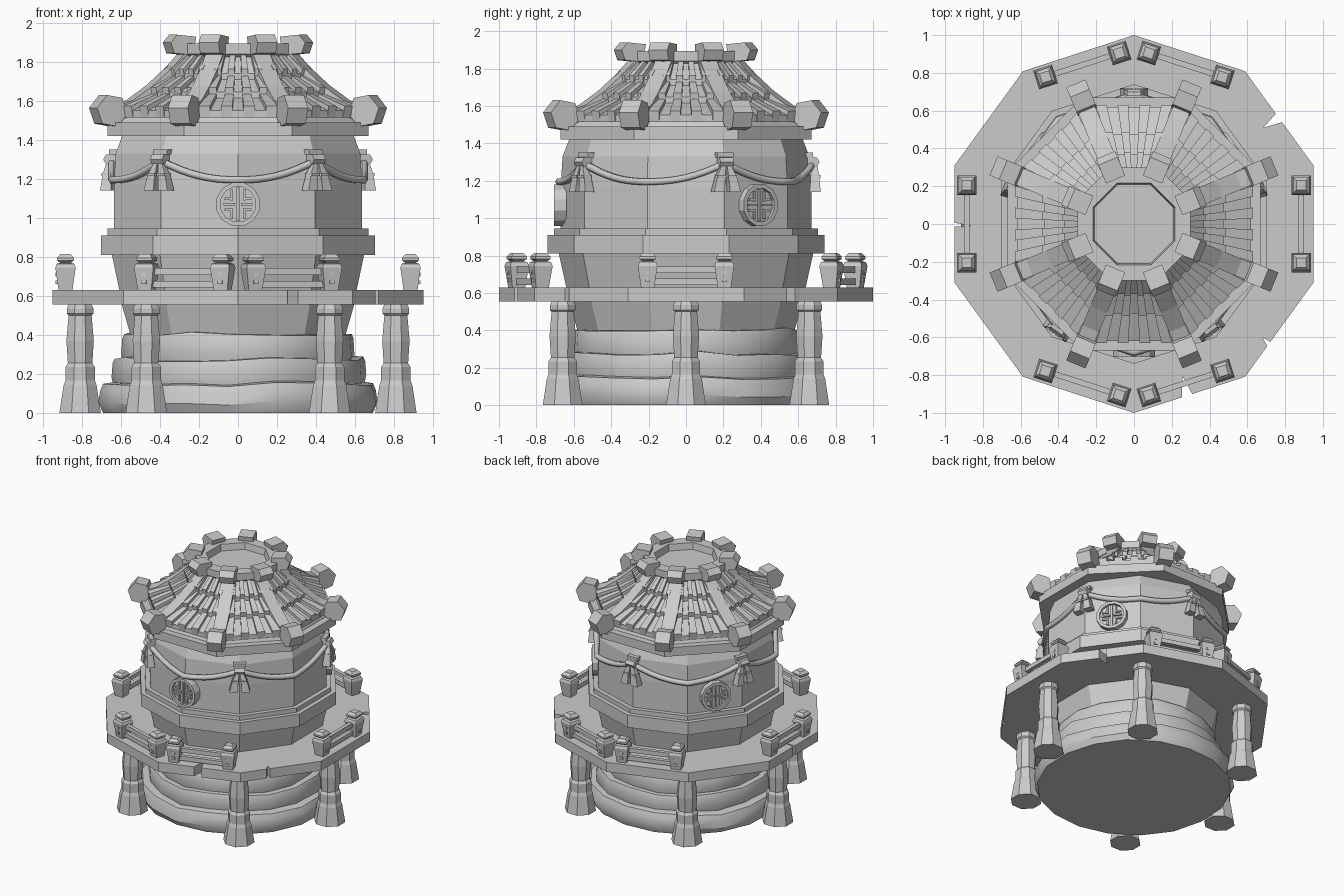
import bpy, bmesh, math, random
from math import radians, sin, cos, tan, pi
from mathutils import Matrix, Vector

if "Cube" in bpy.data.objects:
    bpy.data.objects.remove(bpy.data.objects["Cube"])

random.seed(4)
stone = bpy.data.materials.new("grey_stone")
stone.diffuse_color = (0.6, 0.6, 0.6, 1)
stone.use_nodes = True
stone.node_tree.nodes["Principled BSDF"].inputs["Base Color"].default_value = stone.diffuse_color


def finish(name, bm):
    """Turn a bmesh into a named stone object."""
    bmesh.ops.recalc_face_normals(bm, faces=bm.faces)
    me = bpy.data.meshes.new(name)
    bm.to_mesh(me)
    bm.free()
    ob = bpy.data.objects.new(name, me)
    bpy.context.collection.objects.link(ob)
    me.materials.append(stone)
    return ob


def lathe(bm, profile, n, start=0.0, at=(0, 0), wobble=0.0, lift=0.0):
    """Stack n-sided rings through (radius, z) points and cap both ends."""
    jr = [1 + random.uniform(-wobble, wobble) for _ in range(n)]
    jz = [random.uniform(-lift, lift) for _ in range(n)]
    rings = []
    for i, (r, z) in enumerate(profile):
        up = 0 if i == 0 else 1
        rings.append([bm.verts.new((at[0] + r * jr[k] * cos(start + 2 * pi * k / n),
                                    at[1] + r * jr[k] * sin(start + 2 * pi * k / n),
                                    z + up * jz[k])) for k in range(n)])
    for a, b in zip(rings, rings[1:]):
        for k in range(n):
            bm.faces.new((a[k], a[(k + 1) % n], b[(k + 1) % n], b[k]))
    bm.faces.new(rings[0][::-1])
    bm.faces.new(rings[-1])


def hull(bm, pts, mat=Matrix()):
    """Convex solid around points."""
    vs = [bm.verts.new(mat @ Vector(p)) for p in pts]
    bmesh.ops.convex_hull(bm, input=vs)


def prism(bm, rz, width, mat, shift=0.0):
    """Profile in the radial plane, extruded sideways."""
    hull(bm, [(r, shift + s * width / 2, z) for r, z in rz for s in (-1, 1)], mat)


def box(bm, x0, x1, y0, y1, z0, z1, mat):
    prism(bm, [(x0, z0), (x1, z0), (x1, z1), (x0, z1)], y1 - y0, mat, (y0 + y1) / 2)


def turn(deg):
    return Matrix.Rotation(radians(deg), 4, 'Z')


def clean(bm):
    bmesh.ops.dissolve_limit(bm, angle_limit=0.01, verts=bm.verts, edges=bm.edges)


DEC = radians(90)
OCT = radians(22.5)

# rough round footing in three layers
for name, prof, lift in (
        ("footing_low", [(0.70, 0), (0.725, 0.05), (0.715, 0.11), (0.70, 0.145), (0.60, 0.16)], 0.012),
        ("footing_mid", [(0.64, 0.12), (0.655, 0.18), (0.65, 0.25), (0.64, 0.275), (0.56, 0.28)], 0.014),
        ("footing_top", [(0.59, 0.24), (0.605, 0.30), (0.60, 0.385), (0.59, 0.405), (0.5, 0.41)], 0.01)):
    bm = bmesh.new()
    lathe(bm, prof, 18, 0.1, wobble=0.012, lift=lift)
    ob = finish(name, bm)
    bpy.ops.object.select_all(action='DESELECT')
    ob.select_set(True)
    bpy.context.view_layer.objects.active = ob
    bpy.ops.object.shade_smooth_by_angle(angle=radians(35))

# ten-sided body with belt
bm = bmesh.new()
lathe(bm, [(0.58, 0.40), (0.625, 0.55), (0.64, 0.63), (0.68, 0.81), (0.74, 0.81), (0.74, 0.91),
           (0.705, 0.91), (0.705, 0.945), (0.67, 0.945), (0.67, 1.17), (0.66, 1.33),
           (0.625, 1.42)], 10, DEC)
finish("body", bm)

# platform with chipped edges
bm = bmesh.new()
lathe(bm, [(1, 0.555), (1, 0.63)], 10, DEC)
platform = finish("platform", bm)
bm = bmesh.new()
for deg, rim, depth, w in ((-73, 0.953, 0.11, 0.03), (36, 0.953, 0.10, 0.03), (180, 0.953, 0.09, 0.012),
                           (-42, 0.958, 0.05, 0.02)):
    hull(bm, [p for z in (0.5, 0.7) for p in ((rim - depth, 0.01, z), (rim + 0.05, -w * 1.4, z),
                                              (rim + 0.05, w * 1.4, z))], turn(deg))
cutter = finish("chip_cutter", bm)
cutter.hide_render = True
mod = platform.modifiers.new("chips", 'BOOLEAN')
mod.operation = 'DIFFERENCE'
mod.solver = 'EXACT'
mod.object = cutter
bpy.context.view_layer.objects.active = platform
bpy.ops.object.modifier_apply(modifier="chips")
bpy.data.objects.remove(cutter)

# six columns
bm = bmesh.new()
for deg in (0, 54.5, 125.5, 180, 234.5, 305.5):
    a = radians(deg)
    lathe(bm, [(0.115, 0), (0.092, 0.14), (0.082, 0.165), (0.082, 0.235), (0.068, 0.255),
               (0.076, 0.37), (0.064, 0.50), (0.074, 0.51), (0.074, 0.535), (0.064, 0.555)],
          8, OCT, (0.81 * cos(a), 0.81 * sin(a)))
finish("columns", bm)

# railings: a pair of lantern posts and two bars on six edges
posts, bars = bmesh.new(), bmesh.new()
post = [(0.036, 0.63), (0.052, 0.745), (0.045, 0.765), (0.028, 0.77), (0.043, 0.782), (0.043, 0.795), (0.026, 0.815)]
for deg in (0, 72, 108, 180, 252, 288):
    m = turn(deg)
    for s in (-1, 1):
        c = m @ Vector((0.885, s * 0.205, 0))
        lathe(posts, [(r * 1.414, z) for r, z in post], 4, radians(deg + 45), (c.x, c.y))
        # small window plates on the posts
        for z in (0.67, 0.71):
            box(posts, 0.92, 0.935, s * 0.205 - 0.012, s * 0.205 + 0.012, z - 0.01, z + 0.01, m)
    for z in (0.66, 0.725):
        box(bars, 0.87, 0.9, -0.19, 0.19, z - 0.017, z + 0.017, m)
finish("rail_posts", posts)
clean(bars)
finish("rail_bars", bars)

# eave slab and roof core
bm = bmesh.new()
lathe(bm, [(0.725, 1.42), (0.725, 1.49), (0.67, 1.49), (0.65, 1.53), (0.50, 1.62), (0.38, 1.72),
           (0.30, 1.83), (0.2, 1.84)], 8, OCT)
finish("eaves", bm)

# roof tiles: three overlapping rows, raised and sunken strips alternating
bm = bmesh.new()
rows = [(0.275, 1.835, 0.37, 1.72), (0.36, 1.715, 0.475, 1.625), (0.465, 1.62, 0.62, 1.53)]
strips = 9
for k in range(8):
    m = turn(45 * k)
    for s in range(strips):
        up = 0.022 if s % 2 else 0.0
        t0, t1 = [(-1 + 2 * (s + d) / strips) * tan(pi / 8) for d in (0, 1)]
        for a0, z0, a1, z1 in rows:
            hull(bm, [(a, a * t, z + h) for t in (t0, t1)
                      for a, z, h in ((a0, z0, up), (a0, z0, -0.03), (a1 + up * 0.4, z1, up + 0.022),
                                      (a1, z1, -0.015))], m)
clean(bm)
finish("roof_tiles", bm)

# ridge ribs with hexagonal end knobs and top blocks
ribs, knobs, blocks = bmesh.new(), bmesh.new(), bmesh.new()
path = [(0.30, 1.86), (0.38, 1.775), (0.49, 1.68), (0.60, 1.605), (0.70, 1.57)]
for k in range(8):
    m = turn(22.5 + 45 * k)
    for (r0, z0), (r1, z1) in zip(path, path[1:]):
        prism(ribs, [(r0, z0), (r1, z1), (r1 - 0.02, z1 - 0.07), (r0 - 0.02, z0 - 0.07)], 0.095, m)
    prism(knobs, [(0.72 + 0.086 * cos(a), 1.55 + 0.086 * sin(a))
                  for a in [radians(10 + 60 * i) for i in range(6)]], 0.11, m)
    prism(blocks, [(0.255, 1.93), (0.36, 1.94), (0.395, 1.90), (0.375, 1.845), (0.27, 1.835)], 0.11, m)
for name, b in (("ridge_ribs", ribs), ("ridge_knobs", knobs), ("crown_blocks", blocks)):
    clean(b)
    finish(name, b)

# crown ring with sunken floor
bm = bmesh.new()
lathe(bm, [(0.30, 1.82), (0.325, 1.84), (0.325, 1.895), (0.235, 1.895), (0.225, 1.845)], 8, OCT)
finish("crown_ring", bm)


# garland rope hugging the ten-sided body between five knots
def body_radius(deg):
    return 0.675 * cos(pi / 10) / cos(radians((deg + 18) % 36 - 18))


cu = bpy.data.curves.new("garland", 'CURVE')
cu.dimensions = '3D'
cu.bevel_depth = 0.02
cu.bevel_resolution = 1
sp = cu.splines.new('POLY')
N = 80
sp.points.add(N - 1)
sp.use_cyclic_u = True
for i in range(N):
    deg = 18 + 360 * i / N
    u = ((deg - 18) % 72) / 36 - 1
    z = 1.195 + 0.10 * abs(u) ** 2.2
    r = body_radius(deg) + 0.005
    sp.points[i].co = (r * cos(radians(deg)), r * sin(radians(deg)), z, 1)
cu.materials.append(stone)
bpy.context.collection.objects.link(bpy.data.objects.new("garland", cu))

# knots with two splayed tassels
bm = bmesh.new()
for k in range(5):
    m = turn(18 + 72 * k)
    prism(bm, [(0.64, 1.27), (0.70, 1.275), (0.715, 1.30), (0.70, 1.325), (0.64, 1.33)], 0.075, m)
    box(bm, 0.63, 0.68, -0.045, 0.045, 1.325, 1.35, m)
    for s in (-1, 1):
        hull(bm, [(0.69 + dx * w, s * y + dy * w, z) for y, z, w in
                  ((0.015, 1.28, 0.012), (0.032, 1.225, 0.022), (0.045, 1.14, 0.03))
                  for dx in (-1, 1) for dy in (-1, 1)], m)
        box(bm, 0.665, 0.72, s * 0.03 - 0.024, s * 0.03 + 0.024, 1.215, 1.23, m)
clean(bm)
finish("tassels", bm)

# three round medallions with a raised lattice
bm = bmesh.new()
for deg, r in ((270, 0.67), (36, 0.645), (144, 0.645)):
    m = turn(deg) @ Matrix.Translation((r, 0, 1.07))
    ang = [2 * pi * (i + 0.5) / 12 for i in range(13)]
    hull(bm, [(x, 0.1 * cos(a), 0.1 * sin(a)) for a in ang[:12] for x in (-0.03, 0.015)], m)
    for a, b in zip(ang, ang[1:]):
        hull(bm, [(x, q * cos(c), q * sin(c)) for c in (a, b) for q in (0.092, 0.115) for x in (-0.03, 0.035)], m)
    box(bm, 0, 0.028, -0.007, 0.007, -0.085, 0.085, m)
    for s in (-1, 1):
        box(bm, 0, 0.028, s * 0.045 - 0.03, s * 0.045 + 0.03, -0.006, 0.006, m)
        box(bm, 0, 0.028, s * 0.032 - 0.006, s * 0.032 + 0.006, 0.02, 0.075, m)
        box(bm, 0, 0.028, s * 0.032 - 0.006, s * 0.032 + 0.006, -0.075, -0.02, m)
        box(bm, 0, 0.028, s * 0.05 - 0.02, s * 0.05 + 0.02, 0.022, 0.034, m)
        box(bm, 0, 0.028, s * 0.05 - 0.02, s * 0.05 + 0.02, -0.034, -0.022, m)
clean(bm)
finish("medallions", bm)
